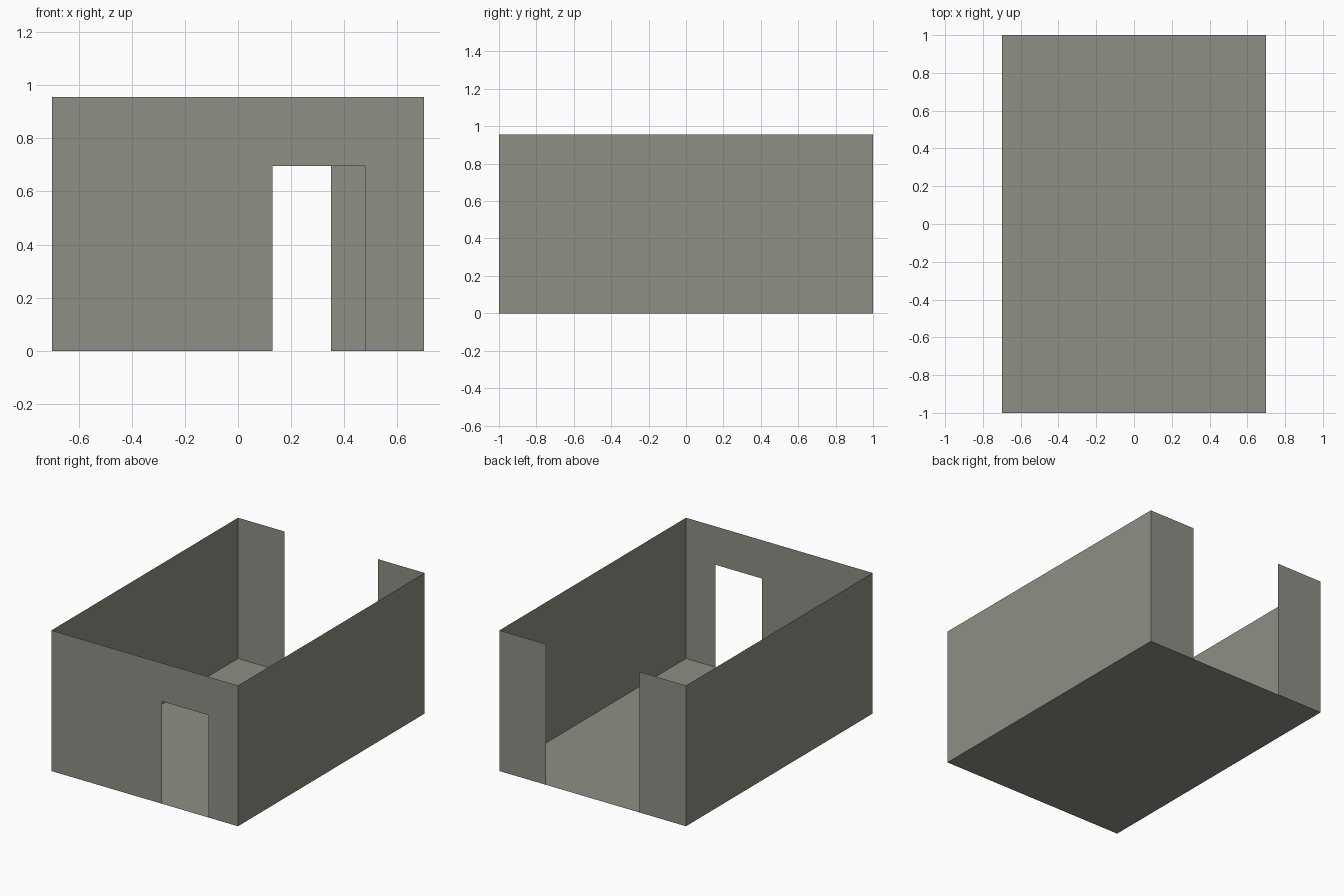
import bpy

if "Cube" in bpy.data.objects:
    bpy.data.objects.remove(bpy.data.objects["Cube"])

W, L, H = 0.70, 1.0, 0.955            # half width, half length, wall height
DOOR_L, DOOR_R, DOOR_H = 0.13, 0.48, 0.695
GAP = 0.35                            # half width of the open bay at the back

mat = bpy.data.materials.new("warm_grey_plaster")
mat.diffuse_color = (0.275, 0.275, 0.235, 1.0)
mat.use_nodes = True
mat.node_tree.nodes["Principled BSDF"].inputs["Base Color"].default_value = mat.diffuse_color


def sheet(name, points):
    """One flat, paper-thin panel from its outline."""
    mesh = bpy.data.meshes.new(name)
    mesh.from_pydata(points, [], [range(len(points))])
    mesh.materials.append(mat)
    obj = bpy.data.objects.new(name, mesh)
    bpy.context.collection.objects.link(obj)
    return obj


def wall(name, a, b, outline=None):
    """Upright panel between two plan points a and b."""
    (ax, ay), (bx, by) = a, b
    return sheet(name, [(ax, ay, 0), (bx, by, 0), (bx, by, H), (ax, ay, H)])


# Floor
sheet("floor", [(-W, -L, 0), (W, -L, 0), (W, L, 0), (-W, L, 0)])

# Long side walls
wall("right_wall", (W, -L), (W, L))
wall("left_wall", (-W, L), (-W, -L))

# Front wall, outline stepping around the doorway
profile = [(-W, 0), (DOOR_L, 0), (DOOR_L, DOOR_H), (DOOR_R, DOOR_H),
           (DOOR_R, 0), (W, 0), (W, H), (-W, H)]
sheet("front_wall", [(x, -L, z) for x, z in profile])

# Short back walls either side of the open bay
wall("back_wall_right", (W, L), (GAP, L))
wall("back_wall_left", (-GAP, L), (-W, L))
